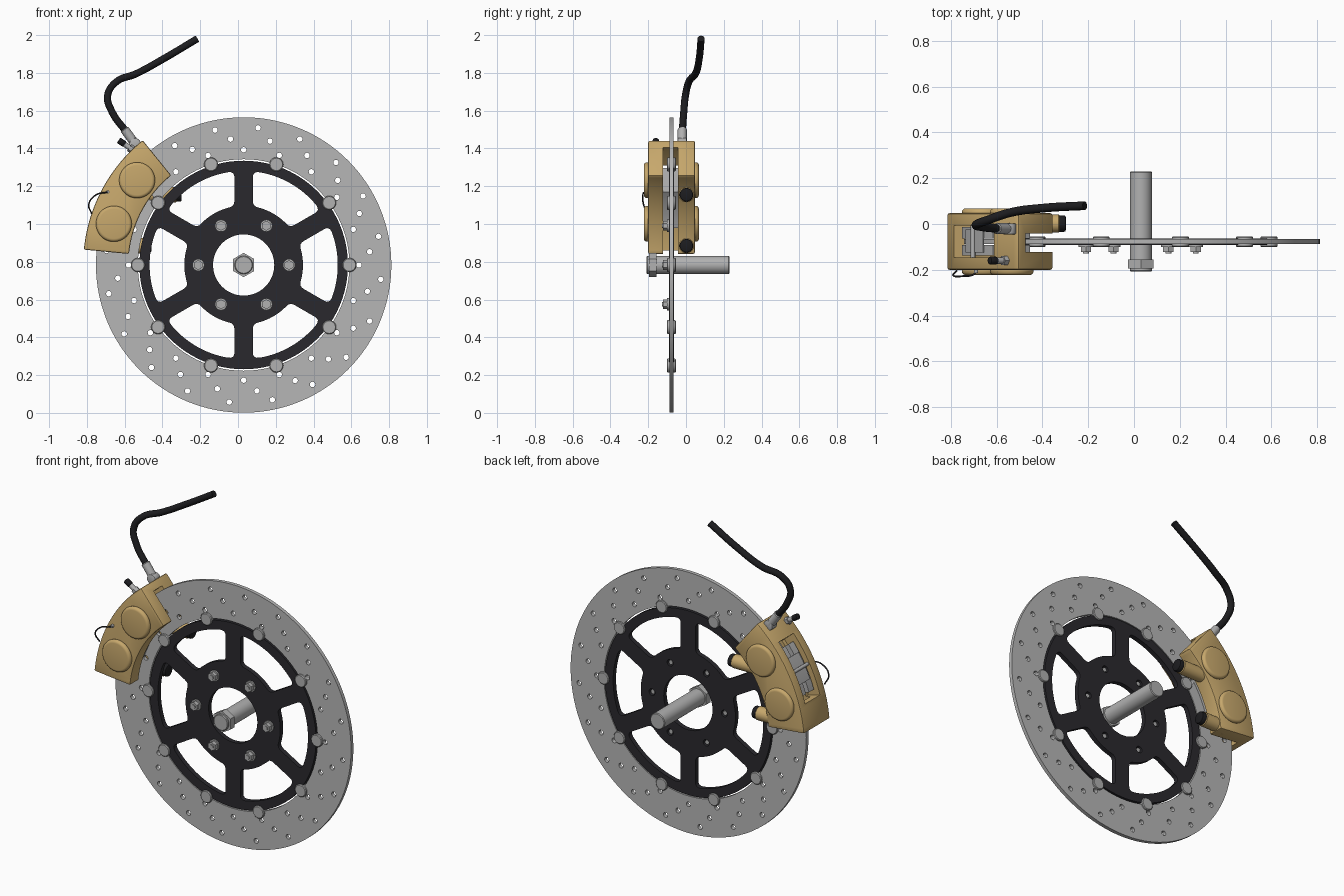
import bpy, bmesh, math
from mathutils import Vector

if "Cube" in bpy.data.objects:
    bpy.data.objects.remove(bpy.data.objects["Cube"])

CX, CZ = 0.03, 0.783      # wheel axis
DISC_Y = -0.077           # disc mid plane


def material(name, rgb):
    m = bpy.data.materials.new(name)
    m.use_nodes = True
    m.diffuse_color = (*rgb, 1)
    bsdf = m.node_tree.nodes["Principled BSDF"]
    bsdf.inputs["Base Color"].default_value = (*rgb, 1)
    return m


DISC = material("disc_steel", (0.47, 0.47, 0.47))
STEEL = material("bright_steel", (0.44, 0.44, 0.44))
GOLD = material("caliper_gold", (0.57, 0.39, 0.15))
BLACK = material("carrier_black", (0.023, 0.022, 0.027))
RUBBER = material("rubber_black", (0.012, 0.012, 0.014))


def flat(r, deg):
    a = math.radians(deg)
    return Vector((CX + r * math.cos(a), CZ + r * math.sin(a)))


def polar(r, deg, y):
    p = flat(r, deg)
    return Vector((p.x, y, p.y))


def arc(r, a0, a1, n=24):
    return [flat(r, a0 + (a1 - a0) * i / n) for i in range(n + 1)]


def circle(r, n, centre):
    return [centre + Vector((r * math.cos(i * math.tau / n), r * math.sin(i * math.tau / n)))
            for i in range(n)]


def activate(ob):
    bpy.ops.object.select_all(action="DESELECT")
    ob.select_set(True)
    bpy.context.view_layer.objects.active = ob


def add(name, data, mat):
    ob = bpy.data.objects.new(name, data)
    bpy.context.collection.objects.link(ob)
    data.materials.append(mat)
    return ob


def finish(ob):
    activate(ob)
    for m in list(ob.modifiers):
        bpy.ops.object.modifier_apply(modifier=m.name)
    bpy.ops.object.shade_smooth_by_angle(angle=math.radians(35))
    return ob


def bevel(ob, width, segments):
    m = ob.modifiers.new("bevel", "BEVEL")
    m.width, m.segments = width, segments
    m.limit_method, m.angle_limit = "ANGLE", math.radians(40)


def plate(name, loops, thickness, mat):
    """Flat plate in the disc plane; every loop after the first is a hole."""
    cu = bpy.data.curves.new(name, "CURVE")
    cu.dimensions, cu.fill_mode, cu.extrude = "2D", "BOTH", thickness / 2
    for loop in loops:
        sp = cu.splines.new("POLY")
        sp.points.add(len(loop) - 1)
        for pt, p in zip(sp.points, loop):
            pt.co = (p.x, p.y, 0, 1)
        sp.use_cyclic_u = True
    ob = add(name, cu, mat)
    ob.rotation_euler.x = math.pi / 2
    ob.location.y = DISC_Y
    activate(ob)
    bpy.ops.object.convert(target="MESH")
    ob = bpy.context.object
    bm = bmesh.new()
    bm.from_mesh(ob.data)
    bmesh.ops.remove_doubles(bm, verts=bm.verts, dist=0.0001)
    bmesh.ops.recalc_face_normals(bm, faces=bm.faces)
    bm.to_mesh(ob.data)
    bm.free()
    return finish(ob)


def sector(name, r0, r1, a0, a1, y0, y1, mat):
    """Solid ring segment around the wheel axis."""
    bm = bmesh.new()
    outline = arc(r0, a0, a1) + arc(r1, a1, a0)
    face = bm.faces.new([bm.verts.new((p.x, y0, p.y)) for p in outline])
    ext = bmesh.ops.extrude_face_region(bm, geom=[face])
    moved = [v for v in ext["geom"] if isinstance(v, bmesh.types.BMVert)]
    bmesh.ops.translate(bm, verts=moved, vec=(0, y1 - y0, 0))
    bmesh.ops.recalc_face_normals(bm, faces=bm.faces)
    me = bpy.data.meshes.new(name)
    bm.to_mesh(me)
    bm.free()
    return add(name, me, mat)


def rod(name, p0, p1, r, mat, n=24, round_edge=0, segments=3):
    p0, p1 = Vector(p0), Vector(p1)
    d = p1 - p0
    bm = bmesh.new()
    bmesh.ops.create_cone(bm, cap_ends=True, segments=n, radius1=r, radius2=r, depth=d.length)
    me = bpy.data.meshes.new(name)
    bm.to_mesh(me)
    bm.free()
    ob = add(name, me, mat)
    ob.location = (p0 + p1) / 2
    ob.rotation_euler = d.to_track_quat("Z", "Y").to_euler()
    if round_edge:
        bevel(ob, round_edge, segments)
    return finish(ob)


def tube(name, points, r, mat):
    cu = bpy.data.curves.new(name, "CURVE")
    cu.dimensions, cu.bevel_depth, cu.bevel_resolution = "3D", r, 4
    cu.resolution_u, cu.use_fill_caps = 8, True
    sp = cu.splines.new("BEZIER")
    sp.bezier_points.add(len(points) - 1)
    for bp, p in zip(sp.bezier_points, points):
        bp.co = p
        bp.handle_left_type = bp.handle_right_type = "AUTO"
    ob = add(name, cu, mat)
    activate(ob)
    bpy.ops.object.convert(target="MESH")
    return finish(bpy.context.object)


# Drilled brake disc
axis = Vector((CX, CZ))
holes = [circle(0.0145, 12, flat(0.61 + 0.06 * row, 18 * k + 6 * row))
         for k in range(20) for row in range(3)]
plate("brake_disc", [circle(0.782, 128, axis), circle(0.56, 96, axis)] + holes, 0.022, DISC)


# Six-spoke carrier with rounded windows
def window(mid):
    inner, outer, half, fillet = 0.314, 0.498, 0.049, 0.03

    def side(r):
        return 30 - math.degrees(math.asin(half / r))

    def corner(a, c, b):
        return [a * (1 - t) ** 2 + c * 2 * t * (1 - t) + b * t * t for t in (0.25, 0.5, 0.75)]

    def end(r, s, f):
        along = r + (f if r == inner else -f)
        return flat(r, mid + s * side(r)), flat(along, mid + s * side(along))

    ai, ao = side(inner) - 5, side(outer) - 4
    pts = []
    for r, a, s in ((outer, ao, 1), (inner, ai, -1)):
        run = arc(r, mid - s * a, mid + s * a, 16)
        c0, b0 = end(r, -s, fillet)
        c1, b1 = end(r, s, fillet)
        pts += [b0] + corner(b0, c0, run[0]) + run + corner(run[-1], c1, b1) + [b1]
    return pts


bolt_holes = [circle(0.02, 16, flat(0.24, 60 * k)) for k in range(6)]
plate("carrier", [circle(0.552, 96, axis), circle(0.162, 64, axis)]
      + [window(60 * k) for k in range(6)] + bolt_holes, 0.028, BLACK)

# Floating buttons and hub bolts
for k in range(10):
    rod("disc_button", polar(0.56, 36 * k, -0.101), polar(0.56, 36 * k, -0.054),
        0.037, STEEL, 20, 0.004, 1)
for k in range(6):
    a = 60 * k
    rod("bolt_washer", polar(0.24, a, -0.1), polar(0.24, a, -0.09), 0.032, STEEL)
    rod("bolt_head", polar(0.24, a, -0.122), polar(0.24, a, -0.1), 0.026, STEEL, 6)
    rod("bolt_shank", polar(0.24, a, -0.128), polar(0.24, a, -0.07), 0.013, STEEL, 16)

# Axle with hexagonal nut
rod("axle", (CX, -0.208, CZ), (CX, 0.23, CZ), 0.048, STEEL, 40, 0.004, 1)
rod("axle_nut", (CX, -0.195, CZ), (CX, -0.155, CZ), 0.064, STEEL, 6)

# Caliper body, slotted for the disc and opened at the outer rim
body = sector("caliper_body", 0.61, 0.85, 129, 174.5, -0.2, 0.047, GOLD)
bevel(body, 0.008, 2)
cutters = [sector("slot_cutter", 0.5, 0.802, 115, 190, -0.122, -0.042, GOLD),
           sector("window_cutter", 0.77, 0.95, 139, 164, -0.146, -0.006, GOLD)]
for c in cutters:
    m = body.modifiers.new("cut", "BOOLEAN")
    m.operation, m.object, m.solver = "DIFFERENCE", c, "EXACT"
    c.hide_render = True
finish(body)
for c in cutters:
    bpy.data.objects.remove(c)

# Piston caps on both faces
for a in (141.5, 162.4):
    for y0, y1 in ((-0.19, -0.223), (0.037, 0.068)):
        rod("piston_cap", polar(0.721, a, y0), polar(0.721, a, y1), 0.095, GOLD, 48, 0.018, 4)

# Brake pads, retaining pin and spring strip
for y0, y1 in ((-0.138, -0.091), (-0.063, -0.014)):
    finish(sector("brake_pad", 0.62, 0.825, 141.5, 161.5, y0, y1, STEEL))
rod("pad_pin", polar(0.835, 151.5, -0.15), polar(0.835, 151.5, -0.002), 0.01, STEEL, 16)
finish(sector("pad_spring", 0.826, 0.832, 146, 157, -0.125, -0.025, STEEL))

# Rear mounting lugs with rubber boots
for x, z in ((-0.31, 1.155), (-0.47, 0.885)):
    rod("mounting_lug", (x - 0.17, 0.002, z), (x - 0.015, 0.002, z), 0.04, GOLD, 32, 0.004, 1)
    rod("lug_boot", (x - 0.03, 0.002, z), (x + 0.012, 0.002, z), 0.036, RUBBER, 32, 0.008, 2)

# Bleed nipple
rod("bleed_screw", (-0.53, -0.16, 1.375), (-0.605, -0.16, 1.425), 0.014, STEEL, 16)
rod("bleed_nut", (-0.55, -0.16, 1.388), (-0.575, -0.16, 1.405), 0.022, STEEL, 6)
rod("bleed_cap", (-0.6, -0.16, 1.422), (-0.632, -0.16, 1.443), 0.017, RUBBER, 16, 0.004, 2)

# Hose with its fitting
rod("hose_banjo", (-0.545, -0.045, 1.425), (-0.545, 0.003, 1.425), 0.03, STEEL, 24, 0.005, 2)
rod("hose_ferrule", (-0.545, -0.02, 1.425), (-0.602, -0.02, 1.503), 0.024, STEEL, 24, 0.004, 1)
tube("brake_hose", [(-0.59, -0.02, 1.487), (-0.665, -0.012, 1.59), (-0.69, -0.003, 1.68),
                    (-0.645, 0.015, 1.752), (-0.54, 0.05, 1.795), (-0.39, 0.07, 1.877),
                    (-0.215, 0.08, 1.981)], 0.019, RUBBER)

# Wire clip on the front face
tube("wire_clip", [(-0.69, -0.19, 1.17), (-0.695, -0.215, 1.168), (-0.75, -0.228, 1.155),
                   (-0.79, -0.225, 1.105), (-0.775, -0.205, 1.055)], 0.004, BLACK)
rod("clip_pin", (-0.69, -0.215, 1.17), (-0.69, -0.19, 1.17), 0.009, STEEL, 12)
